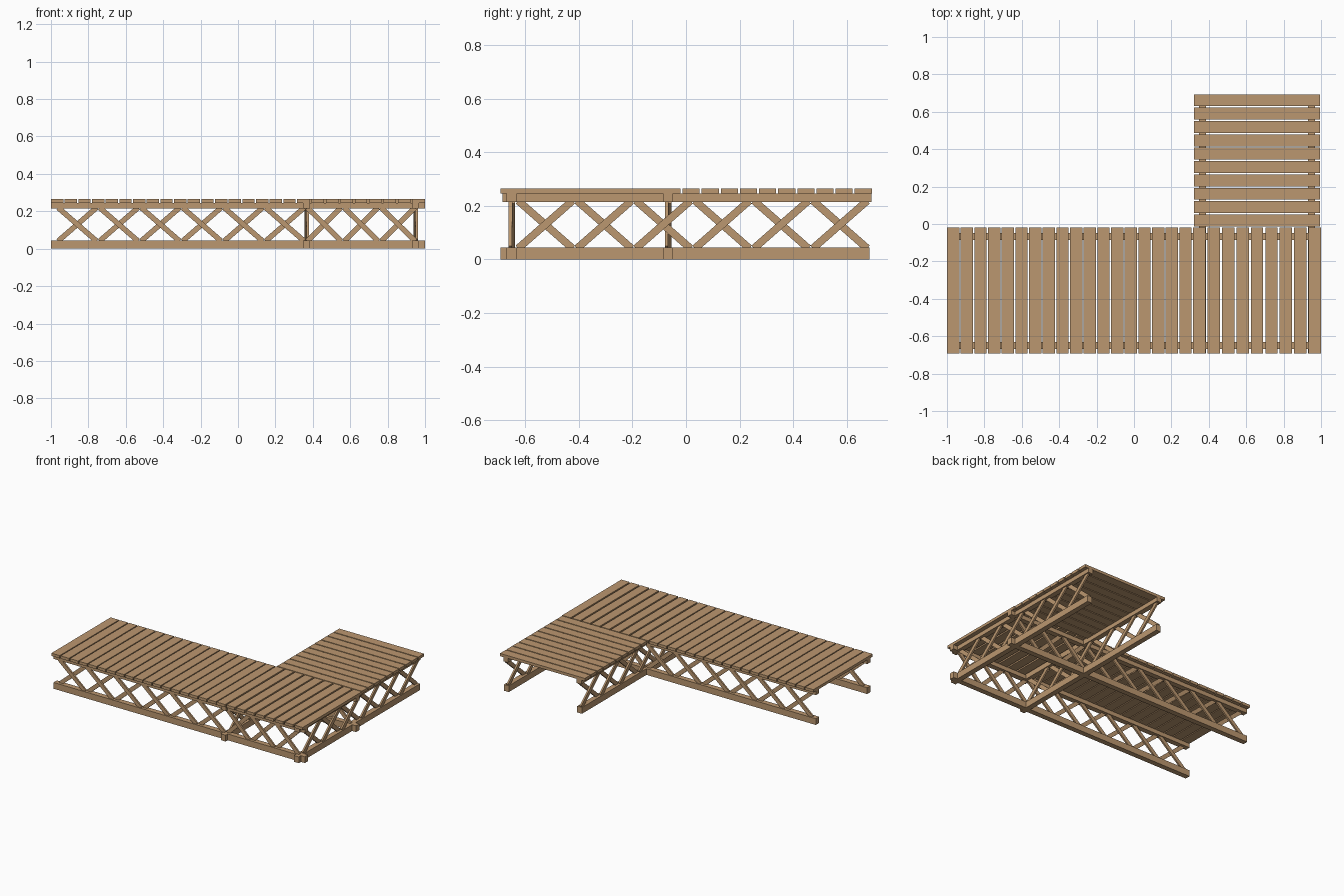
import bpy, math
from mathutils import Matrix, Vector

if "Cube" in bpy.data.objects:
    bpy.data.objects.remove(bpy.data.objects["Cube"])

wood = bpy.data.materials.new("warm tan wood")
wood.diffuse_color = (0.50, 0.31, 0.16, 1)
wood.use_nodes = True
wood.node_tree.nodes["Principled BSDF"].inputs["Base Color"].default_value = wood.diffuse_color


def box(name, x0, x1, y0, y1, z0, z1):
    """Axis-aligned timber between two corners."""
    bpy.ops.mesh.primitive_cube_add(size=1)
    ob = bpy.context.object
    ob.name = name
    ob.data.transform(Matrix.Diagonal((x1 - x0, y1 - y0, z1 - z0, 1)))
    ob.location = ((x0 + x1) / 2, (y0 + y1) / 2, (z0 + z1) / 2)
    ob.data.materials.append(wood)
    return ob


RAIL_LOW, RAIL_HIGH, DECK, TOP = 0.045, 0.215, 0.245, 0.265


def brace(name, axis, a0, a1, side, rising):
    """Diagonal slat between the rails, running along x or y."""
    dz = RAIL_HIGH - RAIL_LOW
    run = a1 - a0
    ob = box(name, -0.5, 0.5, -0.006, 0.006, -0.014, 0.014)
    ob.data.transform(Matrix.Diagonal((math.hypot(run, dz) + 0.012, 1, 1, 1)))
    tilt = -math.atan2(dz, run) * (1 if rising else -1)
    turn = 0 if axis == "x" else math.pi / 2
    mid = (a0 + a1) / 2
    pos = Vector((mid, side, 0.13)) if axis == "x" else Vector((side, mid, 0.13))
    ob.matrix_world = (Matrix.Translation(pos) @ Matrix.Rotation(turn, 4, "Z")
                       @ Matrix.Rotation(tilt, 4, "Y"))


def lattice(name, axis, a0, a1, n, side):
    """Row of crossed braces; the two slats of each cross lie side by side."""
    step = (a1 - a0) / n
    for i in range(n):
        s, e = a0 + i * step + 0.013, a0 + (i + 1) * step - 0.013
        lean = -1 if axis == "x" else 1
        brace(name + "_brace_a", axis, s, e, side + 0.006 * lean, axis == "y")
        brace(name + "_brace_b", axis, s, e, side - 0.006 * lean, axis == "x")


# long arm: rails and lattice running along x
for name, y in (("front", -0.65), ("inner", -0.067)):
    box(name + "_bottom_rail", -1, 1, y - 0.019, y + 0.019, 0, RAIL_LOW)
    box(name + "_top_rail", -1, 1, y - 0.019, y + 0.019, RAIL_HIGH, DECK)
    lattice(name + "_left", "x", -0.97, 0.362, 6, y)
    lattice(name + "_right", "x", 0.362, 0.955, 3, y)

# short arm: rails and lattice running along y
for name, x in (("left_side", 0.367), ("right_side", 0.95)):
    box(name + "_bottom_rail", x - 0.019, x + 0.019, -0.693, 0.685, 0, RAIL_LOW)
    box(name + "_top_rail", x - 0.019, x + 0.019, -0.685, 0.693, RAIL_HIGH, DECK)
    lattice(name, "y", -0.635, 0.685, 6, x)

# deck planks on the long arm (wider spacing over the corner)
for i in range(18):
    x = -1 + i * 0.0731
    box("long_deck_plank", x, x + 0.066, -0.693, -0.02, DECK, TOP)
for i in range(9):
    x = 0.316 + i * 0.0772
    box("corner_deck_plank", x, x + 0.066, -0.693, -0.02, DECK, TOP)

# deck planks on the short arm
for i in range(10):
    y = -0.013 + i * 0.0714
    box("short_deck_plank", 0.32, 0.995, y, y + 0.064, DECK, TOP)
